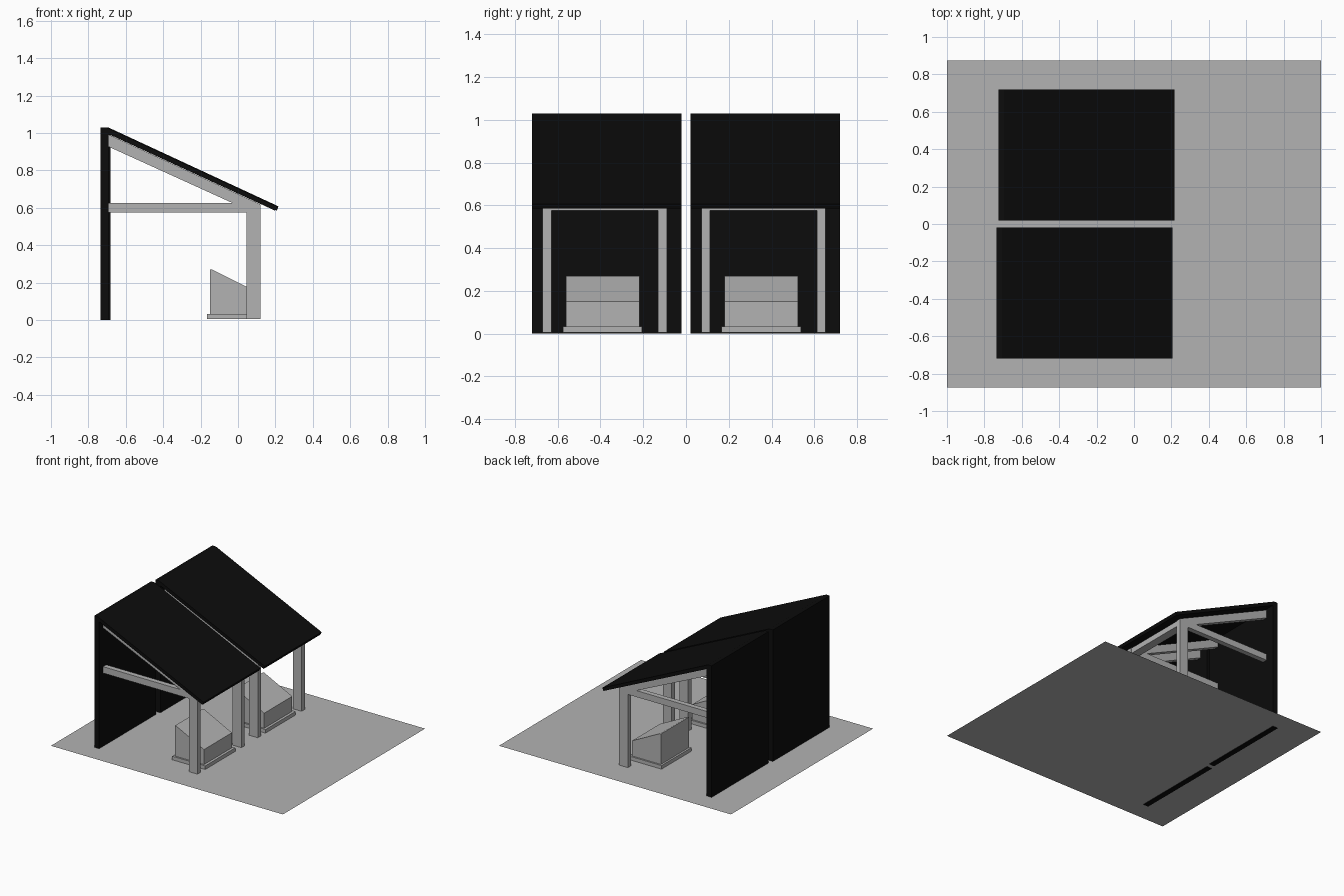
import bpy
import bmesh

cube = bpy.data.objects.get("Cube")
if cube:
    bpy.data.objects.remove(cube, do_unlink=True)


def make_material(name, value):
    mat = bpy.data.materials.new(name)
    mat.use_nodes = True
    color = (value, value, value, 1)
    mat.diffuse_color = color
    mat.node_tree.nodes["Principled BSDF"].inputs["Base Color"].default_value = color
    return mat


grey = make_material("grey", 0.45)
black = make_material("black", 0.0035)


def extrude_profile(name, points, y0, y1, mat, dx=0):
    """Sweep a closed x-z profile along y from y0 to y1."""
    bm = bmesh.new()
    face = bm.faces.new([bm.verts.new((x + dx, y0, z)) for x, z in points])
    result = bmesh.ops.extrude_face_region(bm, geom=[face])
    verts = [v for v in result["geom"] if isinstance(v, bmesh.types.BMVert)]
    bmesh.ops.translate(bm, verts=verts, vec=(0, y1 - y0, 0))
    bmesh.ops.recalc_face_normals(bm, faces=bm.faces)
    mesh = bpy.data.meshes.new(name)
    bm.to_mesh(mesh)
    bm.free()
    mesh.materials.append(mat)
    obj = bpy.data.objects.new(name, mesh)
    bpy.context.collection.objects.link(obj)
    return obj


def box(name, x0, x1, y0, y1, z0, z1, mat, dx=0):
    points = [(x0, z0), (x1, z0), (x1, z1), (x0, z1)]
    return extrude_profile(name, points, y0, y1, mat, dx)


FLOOR = 0.005

# Ground sheet
bpy.ops.mesh.primitive_plane_add(size=2, location=(0, 0, FLOOR))
ground = bpy.context.object
ground.name = "ground_sheet"
ground.scale.y = 0.875
ground.data.materials.append(grey)

# Profiles shared by both shelters
shell = [(-0.735, 0), (-0.693, 0), (-0.693, 0.994), (0.197, 0.585),
         (0.207, 0.607), (-0.705, 1.03), (-0.735, 1.03)]
rafter = [(-0.70, 0.93), (-0.70, 0.995), (0.12, 0.618), (0.12, 0.58), (0.07, 0.58)]
post = [(0.045, FLOOR), (0.12, FLOOR), (0.12, 0.618), (0.045, 0.65)]
crossbar = [(0.05, 0.575), (0.115, 0.575), (0.115, 0.618), (0.05, 0.648)]
bin_body = [(-0.15, 0.03), (0.10, 0.03), (0.10, 0.15), (-0.14, 0.27), (-0.15, 0.27)]

for side, dx, shell_y, frame_y in (("front", 0, -0.37, -0.38), ("back", 0.01, 0.37, 0.362)):
    # Back wall and sloping roof in one folded shell
    extrude_profile(side + "_wall_and_roof", shell, shell_y - 0.35, shell_y + 0.35, black, dx)

    # Timber frame on each side
    for end, s in (("near", -1), ("far", 1)):
        yc = frame_y + s * 0.27
        y0, y1 = yc - 0.02, yc + 0.02
        extrude_profile(f"{side}_{end}_post", post, y0, y1, grey)
        extrude_profile(f"{side}_{end}_rafter", rafter, y0, y1, grey)
        box(f"{side}_{end}_tie_beam", -0.70, 0.05, y0, y1, 0.575, 0.625, grey)
    extrude_profile(side + "_crossbar", crossbar, frame_y - 0.25, frame_y + 0.25, grey)

    # Slant-topped chest on its base
    yc = frame_y - 0.01
    box(side + "_chest_base", -0.165, 0.12, yc - 0.185, yc + 0.185, FLOOR, 0.033, grey)
    extrude_profile(side + "_chest", bin_body, yc - 0.172, yc + 0.172, grey)
